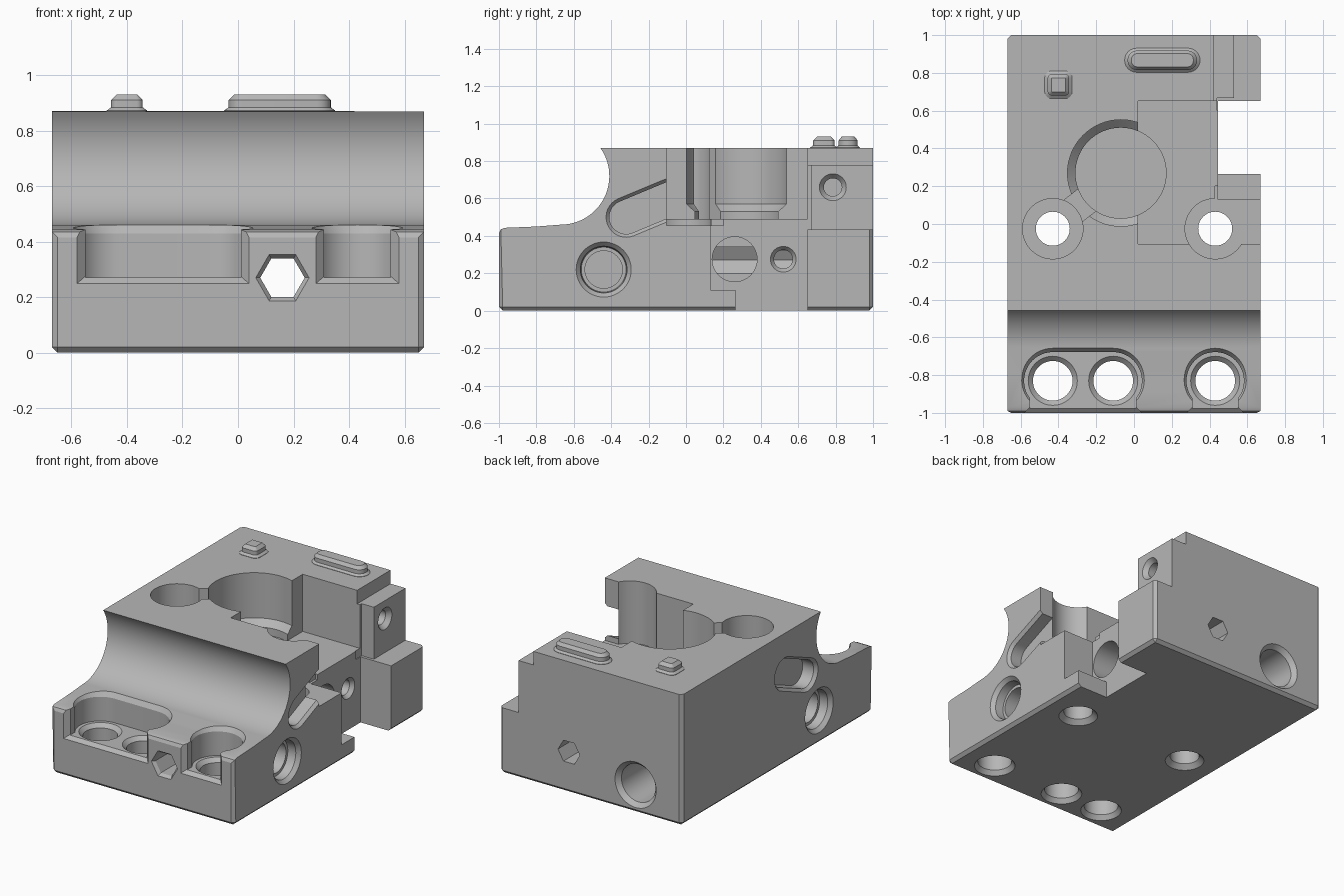
import bpy, bmesh, math
from mathutils import Vector

cube = bpy.data.objects.get("Cube")
if cube:
    bpy.data.objects.remove(cube, do_unlink=True)

grey = bpy.data.materials.new("plain_grey")
grey.use_nodes = True
COLOUR = (0.47, 0.47, 0.47, 1)
grey.diffuse_color = COLOUR
grey.node_tree.nodes["Principled BSDF"].inputs["Base Color"].default_value = COLOUR

X, Y, Z = Vector((1, 0, 0)), Vector((0, 1, 0)), Vector((0, 0, 1))


def finish(bm, name):
    bmesh.ops.recalc_face_normals(bm, faces=bm.faces)
    mesh = bpy.data.meshes.new(name)
    bm.to_mesh(mesh)
    bm.free()
    obj = bpy.data.objects.new(name, mesh)
    bpy.context.collection.objects.link(obj)
    mesh.materials.append(grey)
    return obj


def ring(centre, axis, radius, sides=48):
    u = Y if abs(axis.x) > 0.5 else X
    v = axis.cross(u)
    turn = math.tau / sides
    return [Vector(centre) + radius * (u * math.cos(i * turn) + v * math.sin(i * turn))
            for i in range(sides)]


def hull(name, points):
    bm = bmesh.new()
    for p in points:
        bm.verts.new(p)
    out = bmesh.ops.convex_hull(bm, input=bm.verts)
    junk = [g for g in out["geom_interior"] if isinstance(g, bmesh.types.BMVert)]
    bmesh.ops.delete(bm, geom=junk, context="VERTS")
    bmesh.ops.dissolve_limit(bm, angle_limit=0.002, verts=bm.verts, edges=bm.edges)
    return finish(bm, name)


def box(name, x, y, z):
    return hull(name, [(a, b, c) for a in x for b in y for c in z])


def turned(name, start, axis, steps, sides=48):
    """Stack of rings given as (distance along the axis, radius)."""
    bm = bmesh.new()
    rings = [[bm.verts.new(p) for p in ring(Vector(start) + axis * d, axis, r, sides)]
             for d, r in steps]
    for a, b in zip(rings, rings[1:]):
        for i in range(sides):
            j = (i + 1) % sides
            bm.faces.new((a[i], a[j], b[j], b[i]))
    bm.faces.new(rings[0])
    bm.faces.new(rings[-1])
    return finish(bm, name)


# Main block: side profile with a concave front fillet, extruded across x
profile = [(-1, 0), (1, 0), (1, 0.87)]
for i in range(25):
    a = math.radians(35 - 125 * i / 24)
    profile.append((-0.67 + 0.26 * math.cos(a), 0.72 + 0.26 * math.sin(a)))
profile += [(-0.8, 0.45), (-0.97, 0.443), (-0.99, 0.435), (-1, 0.415)]
bm = bmesh.new()
side = bm.faces.new([bm.verts.new((-0.67, y, z)) for y, z in profile])
moved = bmesh.ops.extrude_face_region(bm, geom=[side])["geom"]
bmesh.ops.translate(bm, vec=X * 1.34, verts=[g for g in moved if isinstance(g, bmesh.types.BMVert)])
edges = []
for e in bm.edges:
    a, b = e.verts[0].co, e.verts[1].co
    base = a.z < 0.01 and b.z < 0.01
    lengthwise = abs(a.z - b.z) > 0.3 and abs(a.y - b.y) < 0.01
    if base or lengthwise:
        edges.append(e)
bmesh.ops.recalc_face_normals(bm, faces=bm.faces)
bmesh.ops.bevel(bm, geom=edges, offset=0.02, segments=1, affect="EDGES")
body = finish(bm, "main_block")

cuts = []
add = cuts.append

# Side notch with a thin lip left at its foot, and the stepped rear corner
add(box("notch_upper", (0.445, 0.8), (0.13, 0.65), (0.11, 1)))
add(box("notch_lower", (0.445, 0.8), (0.265, 0.65), (-0.1, 0.2)))
add(box("step_upper", (0.42, 0.8), (0.6, 1.1), (0.78, 1)))
add(box("step_middle", (0.53, 0.8), (0.6, 1.1), (0.435, 1)))
add(box("step_side", (0.44, 0.8), (0.6, 0.668), (0.435, 1)))

# Top pocket, round well, and neck to the left counterbore
add(box("pocket", (0.02, 0.8), (-0.105, 0.65), (0.49, 1)))
add(box("pocket_step", (0.43, 0.8), (-0.105, 0.2), (0.455, 1)))
add(turned("well", (-0.07, 0.27, 0.48), Z, [(0, 0.24), (0.05, 0.24), (0.09, 0.282), (0.5, 0.282)], 64))
add(hull("neck", [p for c in ((-0.36, 0.04), (-0.2, 0.165)) for z in (0.49, 1)
                  for p in ring((*c, z), Z, 0.075, 24)]))

# Rear bolt holes with counterbores
for x in (-0.43, 0.43):
    add(turned("rear_bolt", (x, -0.025, -0.02), Z,
               [(0, 0.14), (0.05, 0.09), (0.475, 0.09), (0.475, 0.16), (1.1, 0.16)]))

# Front bolt holes
for x in (-0.43, -0.11, 0.43):
    add(turned("front_bolt", (x, -0.83, -0.02), Z,
               [(0, 0.14), (0.05, 0.105), (0.265, 0.105), (0.29, 0.13), (0.33, 0.13)]))

# Front recesses: rounded floor, chamfered rim, narrower mouth with flared edges
for x1, x2 in ((-0.43, -0.11), (0.43, 0.43)):
    for low, r1, high, r2 in ((0.27, 0.152, 0.46, 0.152), (0.43, 0.152, 0.475, 0.182)):
        add(hull("recess", [p for x in (x1, x2) for z, r in ((low, r1), (high, r2))
                            for p in ring((x, -0.83, z), Z, r)]))
    add(box("recess_mouth", (x1 - 0.12, x2 + 0.12), (-1.1, -0.85), (0.27, 0.6)))
    add(hull("mouth_flare", [(x, y, z) for y, w, low in ((-1.01, 0.16, 0.24), (-0.97, 0.12, 0.275))
                             for x in (x1 - w, x2 + w) for z in (low, 0.6)]))

# Side ports and slanted slots on both flanks
for s in (-1, 1):
    add(turned("side_port", (s * 0.69, -0.44, 0.22), X * -s,
               [(0, 0.165), (0.045, 0.125), (0.1, 0.12), (0.1, 0.1), (0.4, 0.1)]))
    for x1, r1, x2, r2 in ((0.57, 0.09, 0.66, 0.09), (0.65, 0.09, 0.69, 0.125)):
        add(hull("flank_slot", [p for c in ((-0.32, 0.5), (-0.08, 0.6)) for x, r in ((x1, r1), (x2, r2))
                                for p in ring((s * x, *c), X, r, 32)]))

# Holes in the notch face and the stepped corner
add(turned("notch_port", (0.46, 0.26, 0.275), X * -1, [(0, 0.12), (0.3, 0.12)]))
add(turned("notch_small_hole", (0.46, 0.52, 0.275), X * -1, [(0, 0.08), (0.04, 0.05), (0.25, 0.05)], 32))
add(turned("corner_hole", (0.54, 0.785, 0.66), X * -1, [(0, 0.08), (0.04, 0.048), (0.25, 0.048)], 32))

# Hexagonal through hole and rear port
add(turned("hex_hole", (0.16, -1.01, 0.27), Y, [(0, 0.104), (0.03, 0.08), (2.05, 0.08)], 6))
add(turned("rear_port", (-0.33, 1.01, 0.185), Y * -1, [(0, 0.16), (0.04, 0.125), (0.4, 0.125)]))

for cutter in cuts:
    cutter.hide_render = True
    mod = body.modifiers.new(cutter.name, "BOOLEAN")
    mod.operation = "DIFFERENCE"
    mod.solver = "EXACT"
    mod.object = cutter
bpy.context.view_layer.update()
shape = bpy.data.meshes.new_from_object(body.evaluated_get(bpy.context.evaluated_depsgraph_get()))
body.modifiers.clear()
body.data = shape
for cutter in cuts:
    bpy.data.objects.remove(cutter, do_unlink=True)


# Raised pads on the top face: flared foot and chamfered cap
def pad(name, cx, cy, half_x, half_y):
    for part, levels in (("foot", ((0.865, 0), (0.872, 0), (0.885, 0.018))),
                         ("cap", ((0.87, 0.016), (0.91, 0.016), (0.93, 0.036)))):
        points = []
        for z, inset in levels:
            r = min(half_y * 0.5 if half_x < 0.1 else half_y, half_y) - inset * 0.9
            for sx in (-1, 1):
                for sy in (-1, 1):
                    centre = (cx + sx * (half_x - inset - r), cy + sy * (half_y - inset - r), z)
                    points += ring(centre, Z, r, 24)
        parts.append(hull(name + "_" + part, points))


parts = [body]
pad("small_pad", -0.4, 0.737, 0.073, 0.073)
pad("long_pad", 0.15, 0.867, 0.2, 0.064)

bpy.ops.object.select_all(action="DESELECT")
for obj in parts:
    obj.select_set(True)
bpy.context.view_layer.objects.active = body
bpy.ops.object.shade_smooth_by_angle(angle=math.radians(25))
